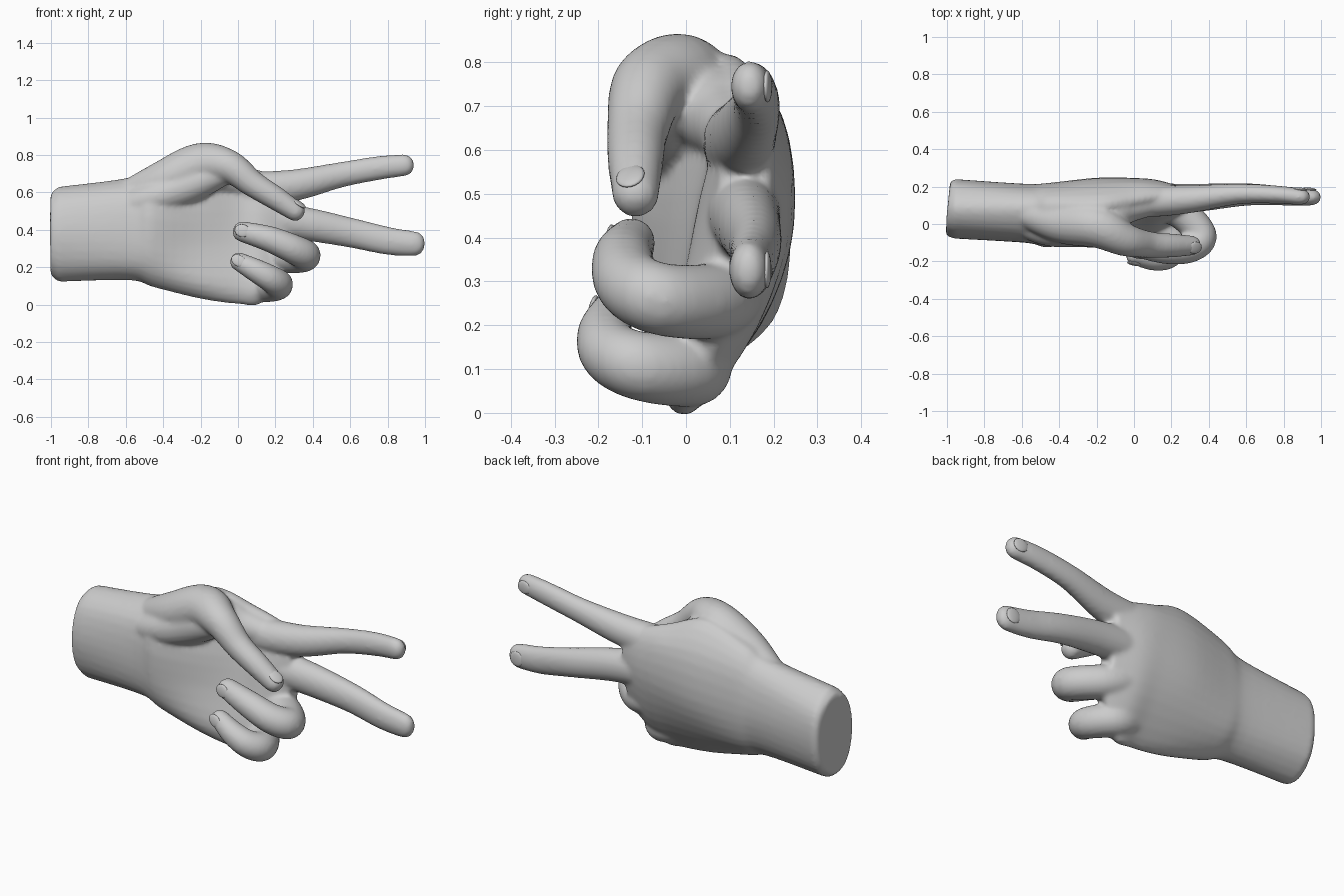
import bpy, bmesh, math
from mathutils import Vector, Matrix

if "Cube" in bpy.data.objects:
    bpy.data.objects.remove(bpy.data.objects["Cube"])


def spline(pts, steps, closed=False):
    """Catmull-Rom interpolation of vectors of any size."""
    n, out = len(pts), []
    for i in range(n if closed else n - 1):
        get = (lambda k: pts[k % n]) if closed else (lambda k: pts[min(max(k, 0), n - 1)])
        a, b, c, d = get(i - 1), get(i), get(i + 1), get(i + 2)
        for s in range(steps):
            t = s / steps
            out.append(0.5 * (2 * b + (c - a) * t + (2 * a - 5 * b + 4 * c - d) * t ** 2
                              + (3 * b - a - 3 * c + d) * t ** 3))
    return out if closed else out + [pts[-1].copy()]


def loft(bm, rings):
    """Closed skin over a list of rings."""
    vs = [[bm.verts.new(p) for p in r] for r in rings]
    n = len(vs[0])
    faces = [bm.faces.new(vs[0][::-1]), bm.faces.new(vs[-1])]
    for a, b in zip(vs, vs[1:]):
        for i in range(n):
            faces.append(bm.faces.new((a[i], a[(i + 1) % n], b[(i + 1) % n], b[i])))
    bmesh.ops.recalc_face_normals(bm, faces=faces)


def finger(bm, path, flat=1.0, sides=20):
    """Tapered tube along (x, y, z, radius) points; flat thins it in y towards the tip."""
    pts = spline([Vector(p) for p in path], 6)
    end, r = pts[-1].xyz, pts[-1].w
    d = (end - pts[-3].xyz).normalized()
    samples = [(p.xyz, p.w) for p in pts]
    for deg in (25, 50, 72, 85):
        a = math.radians(deg)
        samples.append((end + d * r * 0.95 * math.sin(a), r * math.cos(a) ** 0.8))
    rings, u = [], Vector((0, 0, 1))
    for i, (c, rad) in enumerate(samples):
        t = samples[min(i + 1, len(samples) - 1)][0] - samples[max(i - 1, 0)][0]
        t.normalize()
        u = (u - t * u.dot(t)).normalized()
        v = t.cross(u)
        sy = 1 + (flat - 1) * min(1, 1.5 * i / len(samples))
        ring = []
        for k in range(sides):
            a = k * math.tau / sides
            o = rad * (u * math.cos(a) + v * math.sin(a))
            ring.append(c + Vector((o.x, o.y * sy, o.z)))
        rings.append(ring)
    loft(bm, rings)
    return end, d, r, flat


def nail(name, tip, normal):
    """Thin oval plate lying on a fingertip."""
    end, d, r, flat = tip
    n = Vector(normal)
    n = (n - d * n.dot(d)).normalized()
    w = d.cross(n)
    c = end + n * r * flat * 0.88 - d * 0.004
    rot = Matrix((d, w, n)).transposed().to_4x4()
    bm = bmesh.new()
    bmesh.ops.create_uvsphere(bm, u_segments=20, v_segments=10, radius=1)
    bm.transform(Matrix.Translation(c) @ rot @ Matrix.Diagonal((0.042, r * 0.62, 0.01, 1)))
    return make(name, bm)


def make(name, bm):
    me = bpy.data.meshes.new(name)
    bm.to_mesh(me)
    bm.free()
    me.shade_smooth()
    ob = bpy.data.objects.new(name, me)
    bpy.context.collection.objects.link(ob)
    return ob


# Palm and wrist: (y, z) sections, clockwise from the thumb-side edge
sections = {
    -0.96: [(.09, .63), (.21, .54), (.24, .38), (.20, .21), (.07, .121), (-.04, .2), (-.078, .38), (-.03, .56)],
    -0.58: [(.08, .68), (.18, .6), (.215, .4), (.17, .22), (.05, .13), (-.07, .2), (-.1, .38), (-.06, .59)],
    -0.45: [(.08, .74), (.19, .64), (.22, .4), (.17, .2), (.03, .093), (-.08, .16), (-.12, .33), (-.1, .58)],
    -0.2: [(.08, .82), (.215, .68), (.245, .42), (.17, .2), (.02, .033), (-.08, .11), (-.06, .32), (-.03, .56)],
    0.0: [(.11, .755), (.22, .67), (.243, .44), (.165, .2), (.01, .006), (-.06, .09), (-.01, .32), (.04, .56)],
    0.13: [(.13, .71), (.21, .65), (.232, .45), (.16, .2), (.02, .014), (-.05, .09), (0, .3), (.05, .55)],
    0.27: [(.13, .67), (.185, .62), (.19, .46), (.14, .27), (.09, .2), (.06, .24), (.07, .37), (.08, .55)],
}
bm = bmesh.new()
columns = list(zip(*[[Vector((x, y, z)) for y, z in ring] for x, ring in sections.items()]))
columns = [spline(list(c), 5) for c in columns]
rings = [spline(list(r), 4, closed=True) for r in zip(*columns)]
# wrist end, slightly slanted and drawn in
cap = [Vector((-1.005 + 0.09 * max(p.y, 0), 0.08 + (p.y - 0.08) * 0.9, 0.38 + (p.z - 0.38) * 0.88))
       for p in rings[0]]
loft(bm, [cap] + rings)

# Fingers
index = finger(bm, [(-.1, .13, .61, .07), (.08, .122, .618, .09), (.3, .133, .638, .085), (.55, .16, .694, .068),
                    (.75, .158, .73, .064), (.885, .146, .745, .059)], flat=0.76)
long = finger(bm, [(-.1, .14, .46, .07), (.12, .13, .455, .095), (.35, .141, .433, .09), (.6, .158, .385, .08),
                   (.8, .15, .341, .075), (.935, .144, .326, .068)], flat=0.68)
ring = finger(bm, [(-.08, .11, .31, .065), (.1, .105, .285, .08), (.25, .06, .255, .087), (.36, -.06, .26, .083),
                   (.3, -.128, .295, .079), (.17, -.144, .35, .07), (.025, -.125, .39, .056)])
little = finger(bm, [(-.1, .02, .14, .065), (.03, .02, .115, .075), (.14, .01, .1, .087), (.215, -.1, .106, .08),
                     (.18, -.168, .135, .073), (.1, -.185, .18, .064), (.005, -.168, .23, .05)])
thumb = finger(bm, [(-.64, .07, .58, .06), (-.4, .01, .66, .11), (-.2, -.01, .747, .118),
                    (-.05, -.083, .739, .09), (.08, -.11, .645, .071), (.2, -.115, .57, .064),
                    (.305, -.115, .5, .054)])
# Web between thumb and index finger, and the fleshy thumb base
finger(bm, [(-.35, .04, .65, .1), (-.15, .06, .69, .105), (-.02, .095, .66, .085), (.12, .12, .63, .07)])
finger(bm, [(-.62, .02, .52, .08), (-.45, -.03, .57, .09), (-.28, -.025, .63, .1), (-.1, -.06, .7, .075)])

# Blend everything into one smooth skin
hand = make("hand", bm)
rm = hand.modifiers.new("skin", 'REMESH')
rm.mode = 'VOXEL'
rm.voxel_size = 0.011
rm.use_smooth_shade = True
sm = hand.modifiers.new("soften", 'SMOOTH')
sm.factor = 0.5
sm.iterations = 9

# Nails
nail("index_nail", index, (0, 1, 0))
nail("middle_nail", long, (0, 1, 0))
nail("ring_nail", ring, (0, -1, .1))
nail("little_nail", little, (0, -1, .1))
nail("thumb_nail", thumb, (.6, -.25, .75))
